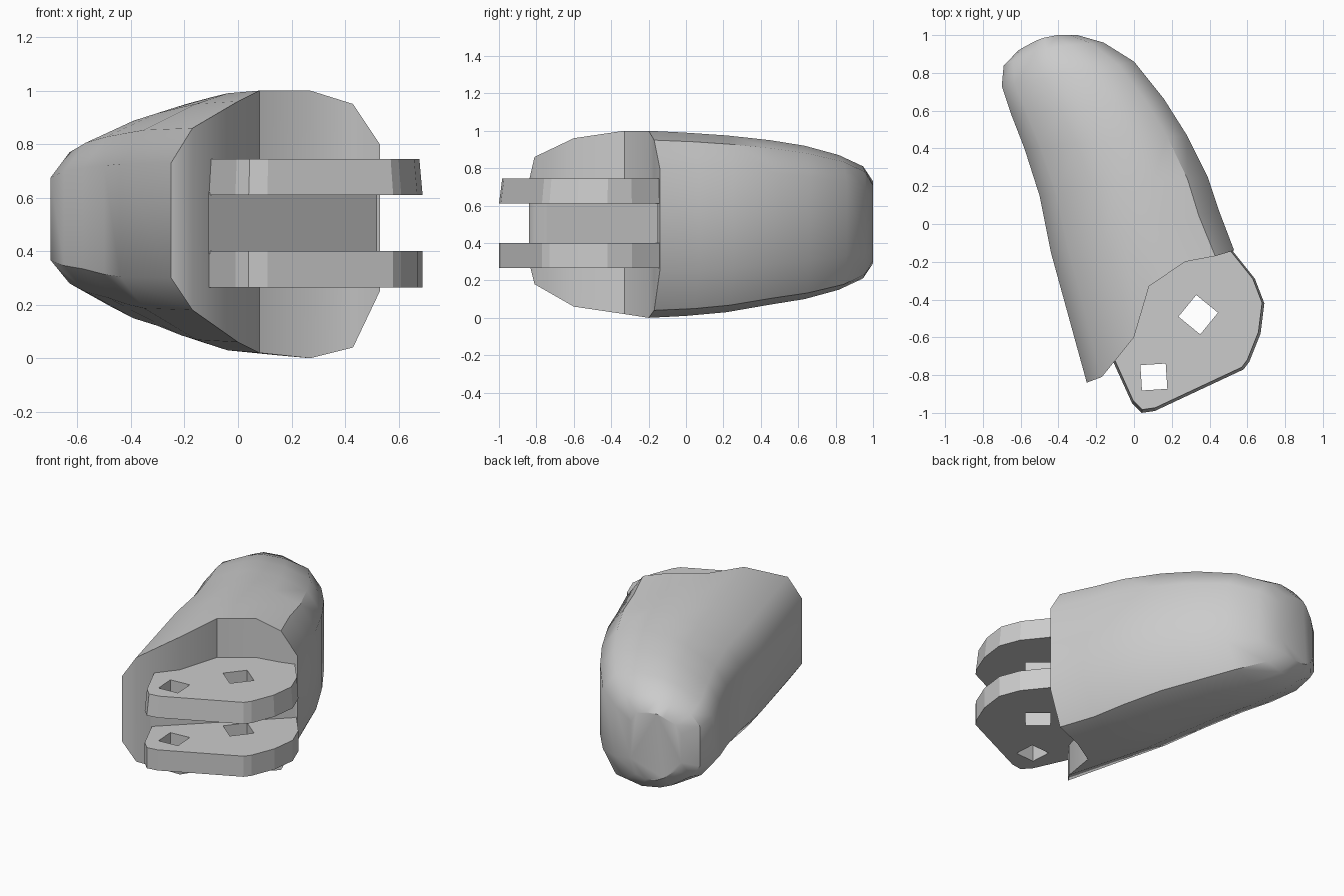
import bpy, bmesh, math
from mathutils import Vector

cube = bpy.data.objects.get("Cube")
if cube:
    bpy.data.objects.remove(cube, do_unlink=True)

grey = bpy.data.materials.new("light_grey")
grey.use_nodes = True
colour = (0.6, 0.6, 0.6, 1)
grey.diffuse_color = colour
grey.node_tree.nodes["Principled BSDF"].inputs["Base Color"].default_value = colour


def finish(name, bm):
    bmesh.ops.recalc_face_normals(bm, faces=bm.faces)
    mesh = bpy.data.meshes.new(name)
    bm.to_mesh(mesh)
    bm.free()
    mesh.materials.append(grey)
    obj = bpy.data.objects.new(name, mesh)
    bpy.context.collection.objects.link(obj)
    return obj


def activate(obj):
    bpy.ops.object.select_all(action='DESELECT')
    obj.select_set(True)
    bpy.context.view_layer.objects.active = obj


def prism(name, outline, z0, z1, top_scale=1.0):
    """Extruded plan outline whose top may shrink towards the joint."""
    pivot = Vector((0.2, -0.3))
    bm = bmesh.new()
    rings = []
    for z, s in ((z0, 1.0), (z1, top_scale)):
        pts = [pivot + (Vector(p) - pivot) * s for p in outline]
        rings.append([bm.verts.new((p.x, p.y, z)) for p in pts])
    n = len(outline)
    bm.faces.new(rings[0])
    bm.faces.new(rings[1])
    for i in range(n):
        j = (i + 1) % n
        bm.faces.new((rings[0][i], rings[0][j], rings[1][j], rings[1][i]))
    return finish(name, bm)


# Body: lofted sections, starting at the curved open end
rim = [(-0.25, -0.84), (-0.17, -0.81), (0.0, -0.6), (0.08, -0.33),
       (0.27, -0.2), (0.43, -0.17), (0.53, -0.14)]
across = [0, 0.1, 0.32, 0.45, 0.67, 0.88, 1]
upper = [0.73, 0.86, 0.96, 1.0, 1.0, 0.95, 0.8]
lower = [0.3, 0.18, 0.06, 0.02, 0.0, 0.04, 0.25]

# left point, right point, bottom, top
sections = [
    ((-0.44, -0.15), (0.45, 0.07), 0.01, 0.99),
    ((-0.50, 0.15), (0.39, 0.25), 0.03, 0.975),
    ((-0.58, 0.40), (0.28, 0.47), 0.07, 0.95),
    ((-0.65, 0.58), (0.16, 0.66), 0.10, 0.92),
    ((-0.70, 0.73), (0.00, 0.86), 0.15, 0.87),
    ((-0.69, 0.84), (-0.16, 0.96), 0.21, 0.81),
    ((-0.61, 0.92), (-0.30, 1.00), 0.29, 0.73),
]

bm = bmesh.new()


def ring(plan, bottom, top):
    h = top - bottom
    pts = [(p[0], p[1], bottom + h * f) for p, f in zip(plan, upper)]
    pts += [(p[0], p[1], bottom + h * f) for p, f in zip(plan[::-1], lower[::-1])]
    return [bm.verts.new(p) for p in pts]


rings = [ring(rim, 0, 1)]
for left, right, bottom, top in sections:
    plan = [Vector(left).lerp(Vector(right), t) for t in across]
    # round the last sections outwards
    bulge = 0.03 if bottom > 0.2 else 0
    plan = [p + Vector((-0.3, 1)) * bulge * math.sin(math.pi * t)
            for p, t in zip(plan, across)]
    plan = [Vector((p.x, min(p.y, 1.0))) for p in plan]
    rings.append(ring(plan, bottom, top))

count = len(rings[0])
for a, b in zip(rings, rings[1:]):
    for i in range(count):
        j = (i + 1) % count
        bm.faces.new((a[i], a[j], b[j], b[i]))
for i in range(len(rim) - 1):
    a = rings[0]
    bm.faces.new((a[i], a[i + 1], a[count - 2 - i], a[count - 1 - i]))
bm.faces.new(rings[-1])
body = finish("body", bm)
activate(body)
bpy.ops.object.shade_smooth_by_angle(angle=math.radians(38))

# Web between the two hinge plates
prism("hinge_web", [(-0.11, -0.745), (0.52, -0.15), (0.27, -0.18),
                    (0.07, -0.31), (-0.02, -0.6)], 0.39, 0.62)

# Hinge plates with two square pin holes each
plate = [(-0.11, -0.73), (-0.01, -0.95), (0.04, -1.0), (0.11, -0.99),
         (0.58, -0.77), (0.61, -0.73), (0.67, -0.58), (0.69, -0.42),
         (0.64, -0.29), (0.52, -0.14), (0.26, -0.18), (0.07, -0.31),
         (-0.01, -0.58)]
holes = [((0.34, -0.48), 0.105, 0.1), ((0.105, -0.81), 0.095, 0.85)]

for name, z0, z1, scale in (("lower_hinge_plate", 0.265, 0.4, 1.0),
                            ("upper_hinge_plate", 0.61, 0.745, 0.975)):
    obj = prism(name, plate, z0, z1, scale)
    for (x, y), radius, turn in holes:
        corners = [(x + radius * math.cos(turn + k * math.pi / 2),
                    y + radius * math.sin(turn + k * math.pi / 2))
                   for k in range(4)]
        cutter = prism("pin_hole_cutter", corners, z0 - 0.1, z1 + 0.1)
        cutter.hide_render = True
        mod = obj.modifiers.new("pin_hole", 'BOOLEAN')
        mod.operation = 'DIFFERENCE'
        mod.solver = 'EXACT'
        mod.object = cutter
        activate(obj)
        bpy.ops.object.modifier_apply(modifier=mod.name)
        bpy.data.objects.remove(cutter, do_unlink=True)
